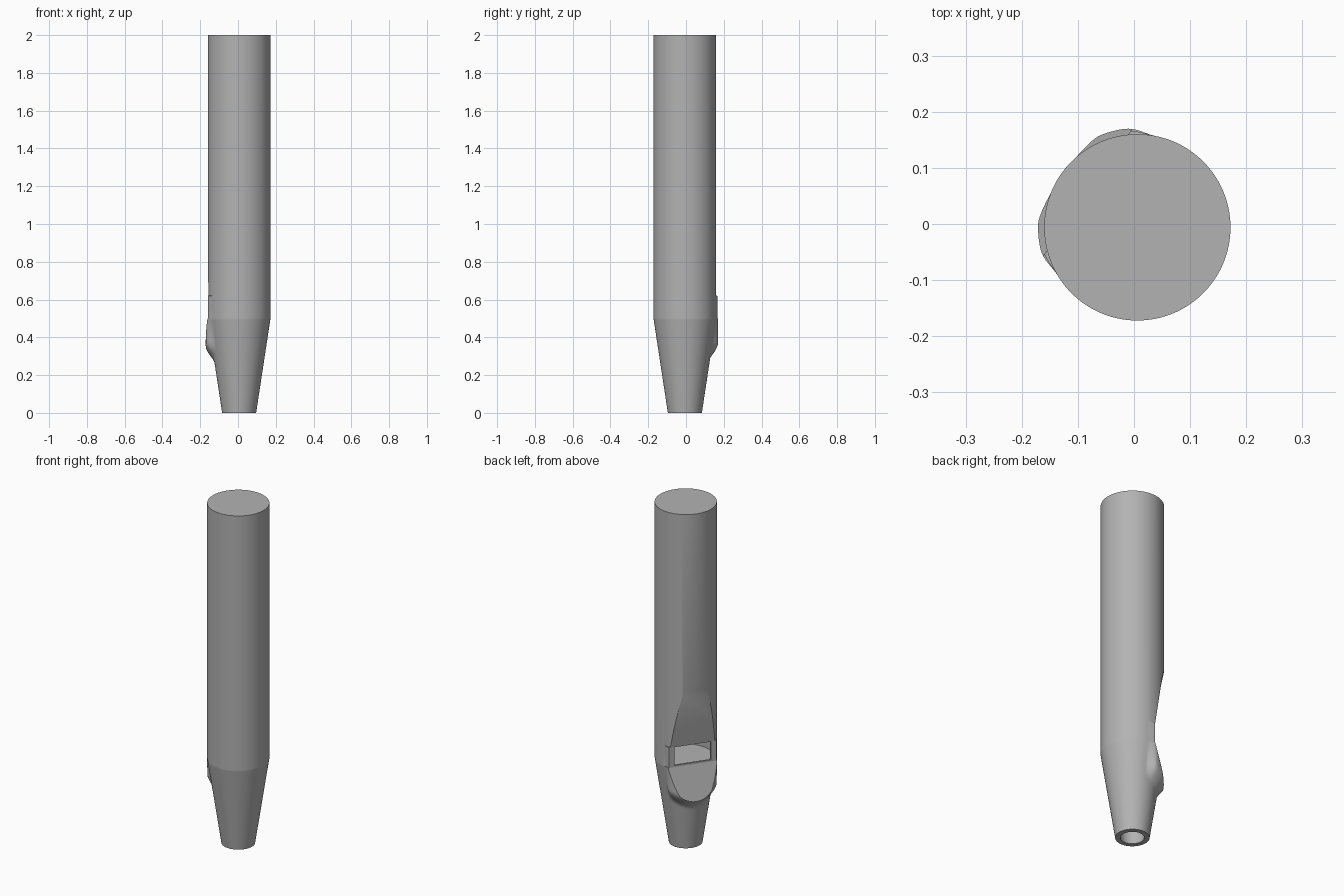
import bpy, bmesh, math
from mathutils import Matrix

if "Cube" in bpy.data.objects:
    bpy.data.objects.remove(bpy.data.objects["Cube"])

SEG = 144
RADIUS, FOOT, SHOULDER = 0.166, 0.09, 0.5
LIP, MOUTH_TOP = 0.108, 0.62
# local +x is the direction the mouth faces
PLACE = Matrix.Translation((0.006, -0.006, 0)) @ Matrix.Rotation(math.radians(145), 4, "Z")

grey = bpy.data.materials.new("grey")
grey.use_nodes = True
grey.diffuse_color = (0.45, 0.45, 0.45, 1)
grey.node_tree.nodes["Principled BSDF"].inputs["Base Color"].default_value = grey.diffuse_color


def smooth(a, b, t):
    t = min(max((t - a) / (b - a), 0), 1)
    return t * t * (3 - 2 * t)


def finish(bm, name):
    bmesh.ops.recalc_face_normals(bm, faces=bm.faces)
    mesh = bpy.data.meshes.new(name)
    bm.to_mesh(mesh)
    bm.free()
    mesh.materials.append(grey)
    obj = bpy.data.objects.new(name, mesh)
    obj.matrix_world = PLACE
    bpy.context.collection.objects.link(obj)
    return obj


def loft(name, levels, radius):
    """Closed tube whose radius depends on angle and height."""
    bm = bmesh.new()
    rings = []
    for z in levels:
        ring = []
        for i in range(SEG):
            a = 2 * math.pi * i / SEG - math.pi
            r = radius(a, z)
            ring.append(bm.verts.new((r * math.cos(a), r * math.sin(a), z)))
        rings.append(ring)
    for low, high in zip(rings, rings[1:]):
        for i in range(SEG):
            j = (i + 1) % SEG
            bm.faces.new((low[i], low[j], high[j], high[i]))
    bm.faces.new(rings[0][::-1])
    bm.faces.new(rings[-1])
    return finish(bm, name)


def prism(name, outline, half):
    """Outline in the mouth's depth and height, extruded sideways."""
    bm = bmesh.new()
    face = bm.faces.new([bm.verts.new((d, -half, z)) for d, z in outline])
    grown = bmesh.ops.extrude_face_region(bm, geom=[face])["geom"]
    verts = [v for v in grown if isinstance(v, bmesh.types.BMVert)]
    bmesh.ops.translate(bm, verts=verts, vec=(0, 2 * half, 0))
    return finish(bm, name)


# Outer wall: straight tube, tapered foot and a swelling round the mouth
def outer(a, z):
    base = RADIUS if z > SHOULDER else FOOT + (RADIUS - FOOT) * z / SHOULDER
    if z > MOUTH_TOP:
        return base
    turn = abs(math.degrees(a))
    low = 0.25 + 0.05 * (turn / 60) ** 2
    weight = (1 - smooth(48, 66, turn)) * smooth(low, low + 0.09, z)
    full = RADIUS + (0.007 if z > SHOULDER else 0.011)
    return base + (full - base) * weight


# Inner wall: keeps a thin wall behind the sloping upper lip
def bore(a, z):
    depth = LIP - 0.01 + max(0, z - MOUTH_TOP) * 0.14
    c = math.cos(a)
    return min(0.148, depth / c) if c > 0.1 else 0.148


def foot_bore(a, z):
    return 0.062 + 0.1 * max(z, 0)


levels = [0] + [0.24 + 0.01 * i for i in range(27)] + [0.5005, 0.56, MOUTH_TOP, MOUTH_TOP + 0.0005, 2]
pipe = loft("pipe_body", levels, outer)

cutters = [
    prism("lip_cutter", [(0.3, -0.18), (LIP, SHOULDER), (LIP, MOUTH_TOP), (0.151, 0.94),
                         (0.17, 1.03), (0.3, 1.4)], 0.3),
    loft("bore_cutter", [0.503, MOUTH_TOP, 0.8, 0.98, 1.97], bore),
    loft("foot_cutter", [-0.05, 0, 0.46], foot_bore),
    prism("window_cutter", [(0.05, 0.51), (0.25, 0.51), (0.25, 0.617), (0.05, 0.617)], 0.103),
]

bpy.ops.object.select_all(action="DESELECT")
bpy.context.view_layer.objects.active = pipe
pipe.select_set(True)
for cutter in cutters:
    cutter.hide_render = True
    cut = pipe.modifiers.new(cutter.name, "BOOLEAN")
    cut.operation = "DIFFERENCE"
    cut.solver = "EXACT"
    cut.object = cutter
    bpy.ops.object.modifier_apply(modifier=cut.name)
    bpy.data.objects.remove(cutter)

bpy.ops.object.shade_smooth_by_angle(angle=math.radians(25))
